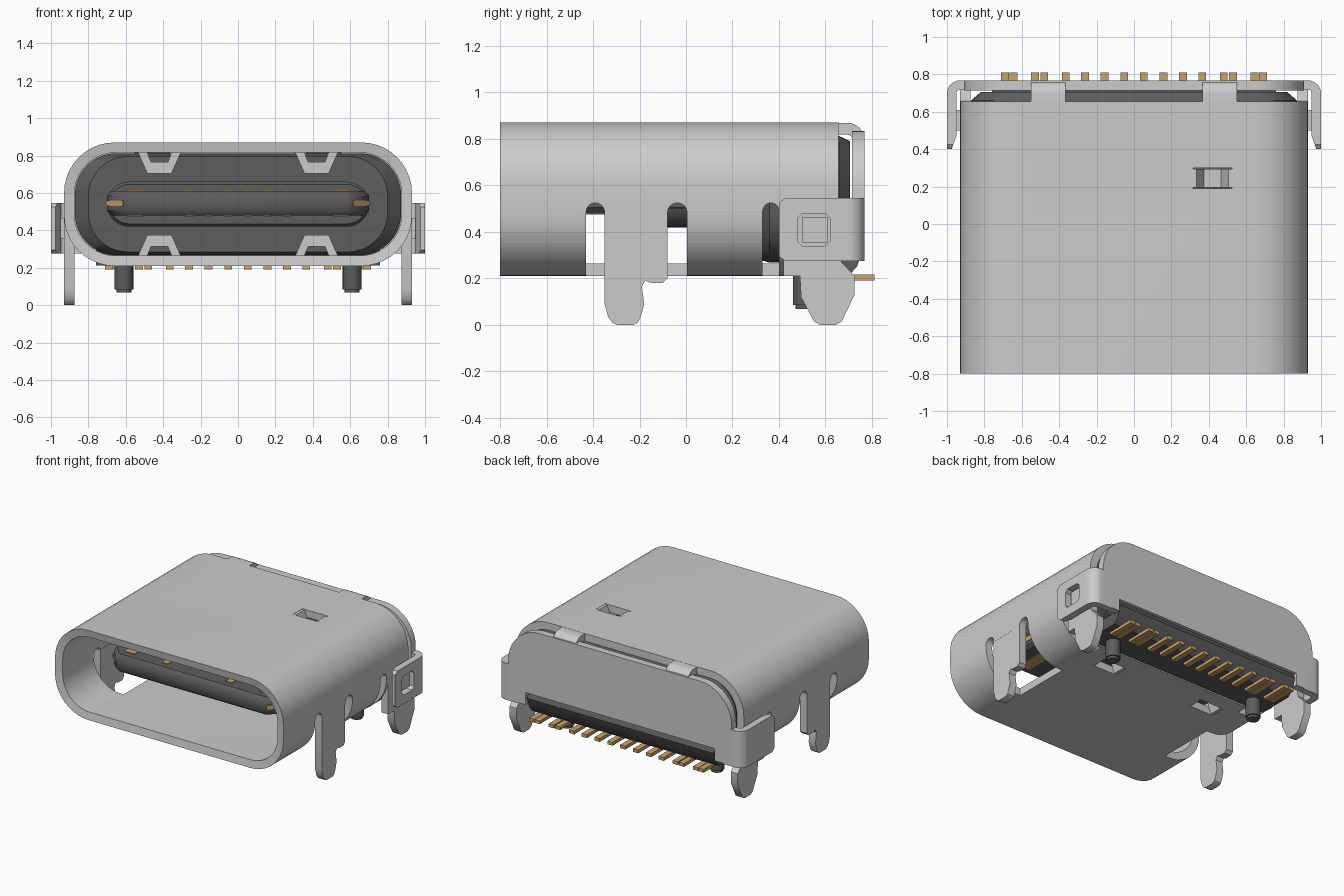
import bpy, bmesh, math

if "Cube" in bpy.data.objects:
    bpy.data.objects.remove(bpy.data.objects["Cube"])

def material(name, rgb):
    m = bpy.data.materials.new(name)
    m.diffuse_color = (*rgb, 1)
    m.use_nodes = True
    m.node_tree.nodes["Principled BSDF"].inputs["Base Color"].default_value = m.diffuse_color
    return m

STEEL = material("brushed steel", (0.60, 0.60, 0.60))
PLASTIC = material("dark plastic", (0.11, 0.11, 0.11))
GOLD = material("gold contact", (0.60, 0.37, 0.13))

def finish(name, bm, mat, mirror=False, angle=35):
    if mirror:
        geo = bmesh.ops.duplicate(bm, geom=bm.verts[:] + bm.edges[:] + bm.faces[:])["geom"]
        for v in geo:
            if isinstance(v, bmesh.types.BMVert):
                v.co.x *= -1
    bmesh.ops.recalc_face_normals(bm, faces=bm.faces[:])
    me = bpy.data.meshes.new(name)
    bm.to_mesh(me)
    bm.free()
    ob = bpy.data.objects.new(name, me)
    bpy.context.collection.objects.link(ob)
    me.materials.append(mat)
    smooth(ob, angle)
    return ob

def activate(ob):
    bpy.ops.object.select_all(action='DESELECT')
    ob.select_set(True)
    bpy.context.view_layer.objects.active = ob

def smooth(ob, angle=35):
    activate(ob)
    bpy.ops.object.shade_smooth_by_angle(angle=math.radians(angle))

def prism(name, pts, axis, a, b, mat, mirror=False, bevel=0):
    """Extrude a 2D outline along an axis from a to b."""
    place = {'x': lambda p, d: (d, p[0], p[1]),
             'y': lambda p, d: (p[0], d, p[1]),
             'z': lambda p, d: (p[0], p[1], d)}[axis]
    bm = bmesh.new()
    lo = [bm.verts.new(place(p, a)) for p in pts]
    hi = [bm.verts.new(place(p, b)) for p in pts]
    n = len(pts)
    bm.faces.new(lo)
    bm.faces.new(hi[::-1])
    for i in range(n):
        j = (i + 1) % n
        bm.faces.new((lo[i], lo[j], hi[j], hi[i]))
    bmesh.ops.recalc_face_normals(bm, faces=bm.faces[:])
    if bevel:
        bmesh.ops.bevel(bm, geom=bm.edges[:], offset=bevel, segments=1, affect='EDGES')
    return finish(name, bm, mat, mirror)

def rect(a0, a1, b0, b1):
    return [(a0, b0), (a1, b0), (a1, b1), (a0, b1)]

def arc(cx, cy, r, t0, t1, n=10):
    return [(cx + r * math.cos(math.radians(t0 + (t1 - t0) * i / n)),
             cy + r * math.sin(math.radians(t0 + (t1 - t0) * i / n))) for i in range(n + 1)]

def rounded(hw, z0, z1, r):
    r = min(r, (z1 - z0) / 2 - 0.002)
    x = hw - r
    return (arc(x, z1 - r, r, 0, 90) + arc(-x, z1 - r, r, 90, 180)
            + arc(-x, z0 + r, r, 180, 270) + arc(x, z0 + r, r, 270, 360))

def loft(name, rings, mat, closed=False):
    """Skin rounded sections given as (y, half width, bottom, top, radius)."""
    bm = bmesh.new()
    loops = [[bm.verts.new((x, y, z)) for x, z in rounded(*s)] for y, *s in rings]
    n = len(loops[0])
    pairs = list(zip(loops, loops[1:]))
    if closed:
        pairs.append((loops[-1], loops[0]))
    else:
        bm.faces.new(loops[0])
        bm.faces.new(loops[-1])
    for p, q in pairs:
        for i in range(n):
            j = (i + 1) % n
            bm.faces.new((p[i], p[j], q[j], q[i]))
    return finish(name, bm, mat)

def cut(ob, cutter):
    cutter.hide_render = True
    mod = ob.modifiers.new("cut", 'BOOLEAN')
    mod.operation, mod.solver, mod.object = 'DIFFERENCE', 'EXACT', cutter
    activate(ob)
    bpy.ops.object.modifier_apply(modifier=mod.name)
    bpy.data.objects.remove(cutter)

# Outer shell: hollow rounded tube
shell = loft("shell", [(-0.80, 0.93, 0.21, 0.87, 0.27), (0.655, 0.93, 0.21, 0.87, 0.27),
                       (0.655, 0.875, 0.265, 0.815, 0.22), (-0.79, 0.875, 0.265, 0.815, 0.22),
                       (-0.80, 0.87, 0.26, 0.82, 0.225)][:4], STEEL, closed=True)
# Side slots with rounded tops, and the opened corners between them
for y0, y1 in ((-0.43, -0.35), (-0.08, 0.005), (0.33, 0.40)):
    c, r = (y0 + y1) / 2, (y1 - y0) / 2
    outline = [(y0, 0.1), (y1, 0.1)] + arc(c, 0.525 - r, r, 0, 180, 8)
    cut(shell, prism("slot_cutter", outline, 'x', 0.63, 1.1, STEEL, mirror=True))
cut(shell, prism("corner_cutter", rect(-0.39, -0.04, 0.1, 0.475), 'x', 0.63, 1.1, STEEL, mirror=True))
cut(shell, prism("rear_cutter", rect(0.42, 0.8, 0.1, 0.44), 'x', -1.1, 1.1, STEEL))
# Windows for the spring bridges, top and bottom
for z0, z1 in ((0.78, 0.95), (0.12, 0.30)):
    cut(shell, prism("window_cutter", rect(0.315, 0.525, 0.19, 0.30), 'z', z0, z1, STEEL, mirror=True))
smooth(shell)

# Spring bridges pressed into the cavity
half = [(0.115, 0.868), (0.085, 0.868), (0.045, 0.765)]
low = [(-0.065, 0.705), (0.065, 0.705), (0.115, 0.818)]
band = half + [(-x, z) for x, z in half[::-1]] + [(-0.115, 0.818)] + low
prism("upper_spring", [(x + 0.42, z) for x, z in band], 'y', 0.195, 0.295, STEEL, mirror=True)
prism("lower_spring", [(x + 0.42, 1.08 - z) for x, z in band], 'y', 0.195, 0.295, STEEL, mirror=True)

# Front and rear mounting legs
front_leg = [(-0.35, 0.50), (-0.35, 0.09), (-0.335, 0.035), (-0.315, 0.008), (-0.295, 0.0), (-0.225, 0.0),
             (-0.205, 0.012), (-0.19, 0.05), (-0.18, 0.09), (-0.19, 0.165), (-0.175, 0.19), (-0.15, 0.18),
             (-0.10, 0.18), (-0.08, 0.20), (-0.08, 0.50)]
prism("front_leg", front_leg, 'x', 0.873, 0.929, STEEL, mirror=True)
rear_leg = [(0.42, 0.46), (0.42, 0.21), (0.49, 0.21), (0.495, 0.12), (0.55, 0.015), (0.575, 0.0), (0.645, 0.0),
            (0.67, 0.015), (0.725, 0.13), (0.725, 0.21), (0.66, 0.28), (0.655, 0.46)]
prism("rear_leg", rear_leg, 'x', 0.873, 0.929, STEEL, mirror=True)

# Back cover plate, straps over the top, and wrapped side arms
plate = ([(-0.91, 0.28), (-0.77, 0.28), (-0.77, 0.37), (0.77, 0.37), (0.77, 0.28), (0.91, 0.28)]
         + arc(0.65, 0.575, 0.26, 0, 90) + arc(-0.65, 0.575, 0.26, 90, 180))
prism("back_plate", plate, 'y', 0.715, 0.768, STEEL)
strap = ([(0.64, 0.818), (0.64, 0.869)] + arc(0.695, 0.797, 0.072, 90, 0, 8)
         + [(0.767, 0.76), (0.717, 0.76)] + arc(0.695, 0.797, 0.021, 0, 90, 4))
prism("top_strap", strap, 'x', 0.365, 0.55, STEEL, mirror=True)
arm_plan = ([(0.84, 0.768)] + arc(0.93, 0.698, 0.07, 90, 0, 8)
            + [(1.0, 0.40), (0.975, 0.40), (0.95, 0.47)] + arc(0.93, 0.698, 0.02, 0, 90, 4) + [(0.84, 0.718)])
arm = prism("side_arm", arm_plan, 'z', 0.275, 0.545, STEEL, mirror=True)
cut(arm, prism("arm_window_cutter", rect(0.48, 0.62, 0.34, 0.48), 'x', 0.90, 1.1, STEEL, mirror=True, bevel=0.02))
for z0, z1 in ((0.2, 0.31), (0.51, 0.6)):
    zc = 0.275 if z0 < 0.3 else 0.545
    zi = 0.31 if z0 < 0.3 else 0.51
    cut(arm, prism("arm_corner_cutter", [(0.38, zi), (0.38, zc + (zc - zi)), (0.435, zc + (zc - zi) * 0.2)],
                   'x', 0.90, 1.1, STEEL, mirror=True))
smooth(arm)
prism("latch_bump", rect(0.50, 0.61, 0.355, 0.465), 'x', 0.90, 0.968, STEEL, mirror=True)

# Insulator body inside the shell and its rear foot
loft("insulator", [(0.30, 0.80, 0.285, 0.795, 0.21), (0.36, 0.872, 0.268, 0.812, 0.22),
                   (0.66, 0.872, 0.268, 0.812, 0.22), (0.705, 0.82, 0.30, 0.79, 0.20)], PLASTIC)
foot = [(0.43, 0.32), (0.43, 0.212), (0.70, 0.212), (0.735, 0.25), (0.765, 0.33), (0.74, 0.38), (0.70, 0.38)]
prism("insulator_foot", foot, 'x', -0.76, 0.76, PLASTIC)

# Locating posts
for side, s in (("left", -1), ("right", 1)):
    circle = arc(s * 0.61, 0.51, 0.05, 0, 360, 20)[:-1]
    tip = arc(s * 0.61, 0.51, 0.04, 0, 360, 20)[:-1]
    prism(side + "_post", circle, 'z', 0.085, 0.24, PLASTIC)
    prism(side + "_post_tip", tip, 'z', 0.068, 0.09, PLASTIC)

# Tongue with thick root and metal core showing at its edges
loft("tongue_root", [(-0.10, 0.685, 0.435, 0.645, 0.105), (-0.08, 0.70, 0.42, 0.66, 0.12),
                     (0.32, 0.70, 0.42, 0.66, 0.12)], PLASTIC)
def tongue_plan(g):
    return [(-0.70 - g, 0.1), (-0.70 - g, -0.45 - g), (-0.61 - g, -0.55), (0.61 + g, -0.55),
            (0.70 + g, -0.45 - g), (0.70 + g, 0.1)]
prism("tongue", tongue_plan(0), 'z', 0.48, 0.61, PLASTIC, bevel=0.025)
prism("tongue_core", rect(0.60, 0.69, -0.50, 0.05)[:1] + [(0.615, -0.549), (0.705, -0.452), (0.705, 0.05), (0.60, 0.05)],
      'z', 0.53, 0.56, GOLD, mirror=True)

# Contact pads on both tongue faces
for z0, z1, face in ((0.607, 0.615, "top"), (0.475, 0.483, "bottom")):
    for x, w, y0 in ((0.55, 0.085, -0.48), (0.26, 0.05, -0.48), (0.156, 0.045, -0.42), (0.052, 0.045, -0.42)):
        prism(face + "_pad", rect(x - w / 2, x + w / 2, y0, -0.05), 'z', z0, z1, GOLD, mirror=True)

# Solder pins along the back
for x in (0.052, 0.157, 0.262, 0.365, 0.48, 0.53, 0.645, 0.69):
    prism("solder_pin", rect(x - 0.021, x + 0.021, 0.60, 0.81), 'z', 0.192, 0.216, GOLD, mirror=True)
